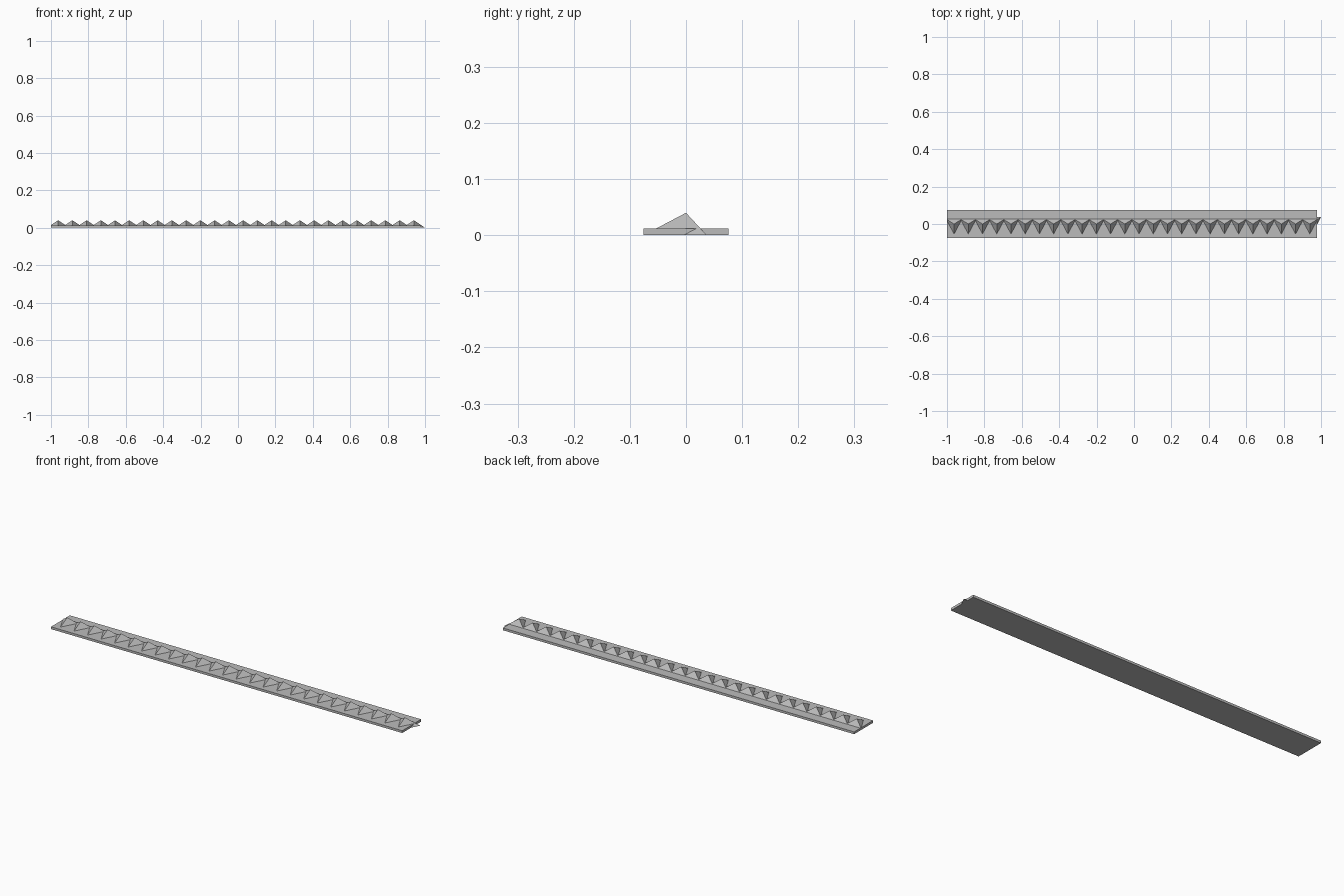
import bpy, bmesh
from mathutils import Vector

cube = bpy.data.objects.get("Cube")
if cube:
    bpy.data.objects.remove(cube, do_unlink=True)

LEFT_END, RIGHT_END = -1.0, 0.978
HALF_WIDTH, THICK = 0.076, 0.0118
TEETH = 26
PITCH = (RIGHT_END - LEFT_END) / TEETH
HALF_TOOTH, TOOTH_BACK, PEAK = 0.06, 0.037, 0.04

grey = bpy.data.materials.new("plain grey")
grey.use_nodes = True
colour = (0.5, 0.5, 0.5, 1)
grey.diffuse_color = colour
grey.node_tree.nodes["Principled BSDF"].inputs["Base Color"].default_value = colour


def finish(bm, name):
    bmesh.ops.recalc_face_normals(bm, faces=bm.faces)
    mesh = bpy.data.meshes.new(name)
    bm.to_mesh(mesh)
    bm.free()
    mesh.materials.append(grey)
    obj = bpy.data.objects.new(name, mesh)
    bpy.context.collection.objects.link(obj)
    return obj


# Flat base strip
bm = bmesh.new()
bmesh.ops.create_cube(bm, size=1)
for v in bm.verts:
    v.co.x = LEFT_END if v.co.x < 0 else RIGHT_END
    v.co.y *= 2 * HALF_WIDTH
    v.co.z = THICK if v.co.z > 0 else 0
finish(bm, "base_strip")


# Three-sided pyramid tooth pointing forward
def add_tooth(bm, x):
    front, right, left, peak = [bm.verts.new(p) for p in (
        (x, -HALF_WIDTH, 0), (x + HALF_TOOTH, TOOTH_BACK, 0),
        (x - HALF_TOOTH, TOOTH_BACK, 0), (x, 0, PEAK))]
    for face in ((front, left, right), (front, right, peak),
                 (right, left, peak), (left, front, peak)):
        bm.faces.new(face)


# Row of teeth, trimmed flush at the left end of the strip
bm = bmesh.new()
for i in range(TEETH):
    add_tooth(bm, LEFT_END + PITCH * (i + 0.5))
cut = bmesh.ops.bisect_plane(
    bm, geom=bm.verts[:] + bm.edges[:] + bm.faces[:],
    plane_co=Vector((LEFT_END, 0, 0)), plane_no=Vector((-1, 0, 0)),
    clear_outer=True)
rim = [e for e in cut["geom_cut"] if isinstance(e, bmesh.types.BMEdge)]
bmesh.ops.holes_fill(bm, edges=rim)
finish(bm, "teeth_row")
